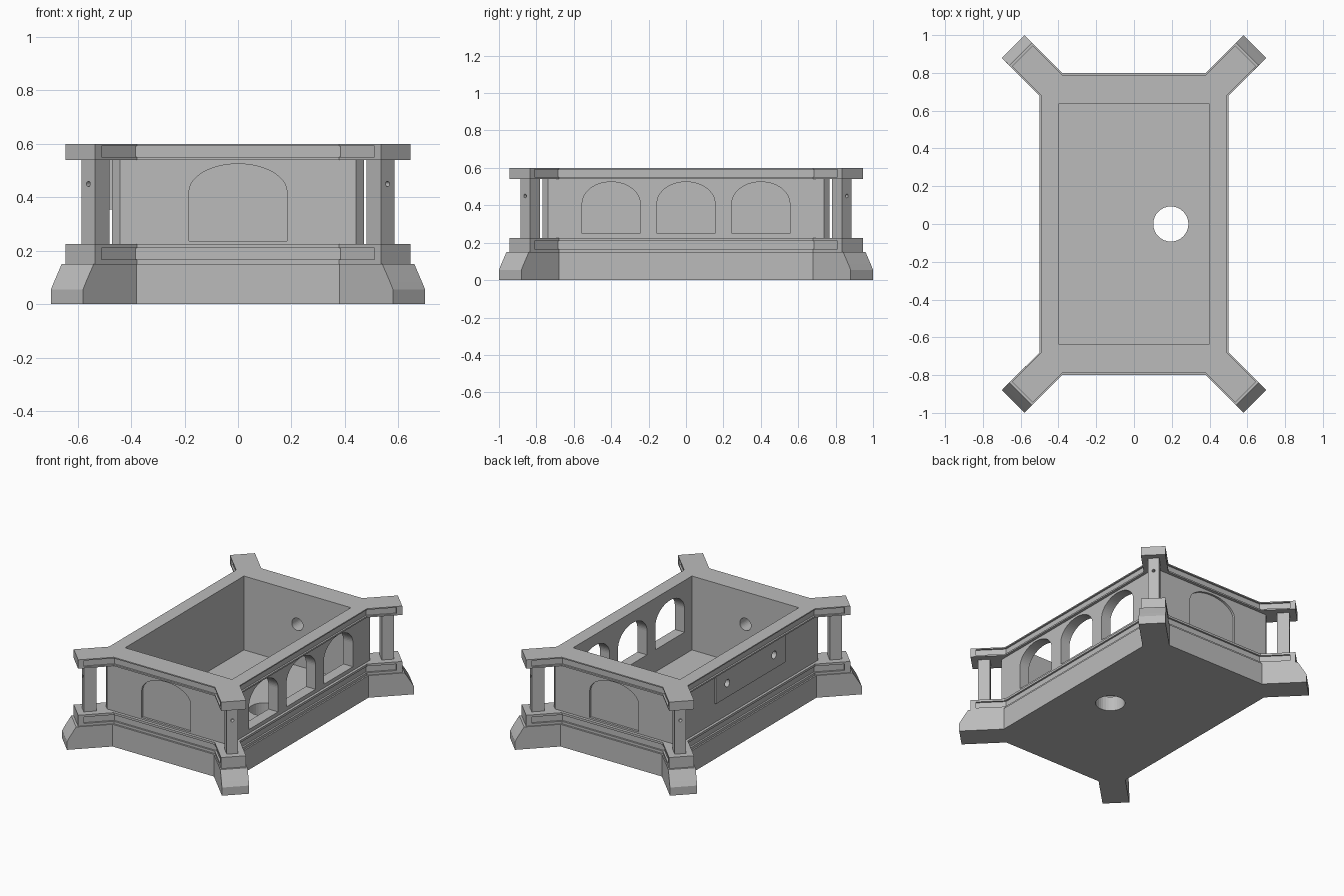
import bpy, bmesh, math
from mathutils import Matrix, Vector

if "Cube" in bpy.data.objects:
    bpy.data.objects.remove(bpy.data.objects["Cube"])

stone = bpy.data.materials.new("grey_stone")
stone.use_nodes = True
stone.diffuse_color = (0.5, 0.5, 0.5, 1)
stone.node_tree.nodes["Principled BSDF"].inputs["Base Color"].default_value = (0.5, 0.5, 0.5, 1)


def finish(name, bm):
    bmesh.ops.recalc_face_normals(bm, faces=bm.faces)
    mesh = bpy.data.meshes.new(name)
    bm.to_mesh(mesh)
    bm.free()
    mesh.materials.append(stone)
    obj = bpy.data.objects.new(name, mesh)
    bpy.context.collection.objects.link(obj)
    return obj


def loft(name, layers):
    """Stack matching outlines, each given as (points, height)."""
    bm = bmesh.new()
    rings = [[bm.verts.new((x, y, z)) for x, y in pts] for pts, z in layers]
    n = len(rings[0])
    for low, high in zip(rings, rings[1:]):
        for i in range(n):
            j = (i + 1) % n
            bm.faces.new((low[i], low[j], high[j], high[i]))
    bm.faces.new(rings[0][::-1])
    bm.faces.new(rings[-1])
    return finish(name, bm)


def prism(name, pts, z0, z1):
    return loft(name, [(pts, z0), (pts, z1)])


def box(name, x0, x1, y0, y1, z0, z1):
    return prism(name, [(x0, y0), (x1, y0), (x1, y1), (x0, y1)], z0, z1)


def rod(name, centre, direction, radius, length):
    bm = bmesh.new()
    turn = Vector(direction).to_track_quat('Z', 'Y').to_matrix().to_4x4()
    bmesh.ops.create_cone(bm, cap_ends=True, segments=32, radius1=radius, radius2=radius,
                          depth=length, matrix=Matrix.Translation(centre) @ turn)
    return finish(name, bm)


def four_way(quarter):
    """Mirror the points of one corner into a closed outline."""
    q = list(quarter)
    return (q + [(-x, y) for x, y in q[::-1]]
            + [(-x, -y) for x, y in q] + [(x, -y) for x, y in q[::-1]])


def star(hx, hy, end, p):
    """Rectangle with a diagonal arm at each corner."""
    k = 0.3
    return four_way([(hx, hx + k - 2 * p), (end + p, end + k - p),
                     (end - p, end + k + p), (hy - k - 2 * p, hy)])


def arch(name, half, bottom, spring, top, depth, centre, turn):
    """Elliptical arch cutter, facing along y before it is turned."""
    pts = [(-half, bottom), (half, bottom)]
    pts += [(half * math.cos(math.pi * i / 32), spring + (top - spring) * math.sin(math.pi * i / 32))
            for i in range(33)]
    obj = loft(name, [(pts, -depth / 2), (pts, depth / 2)])
    obj.data.transform(Matrix.Translation(centre) @ Matrix.Rotation(turn, 4, 'Z')
                       @ Matrix.Rotation(math.pi / 2, 4, 'X'))
    return obj


def cut(obj, cutters):
    for c in cutters:
        c.hide_render = True
        mod = obj.modifiers.new("cut", 'BOOLEAN')
        mod.operation = 'DIFFERENCE'
        mod.solver = 'EXACT'
        mod.object = c
        bpy.context.view_layer.objects.active = obj
        bpy.ops.object.modifier_apply(modifier=mod.name)


def discard(objs):
    for o in objs:
        bpy.data.objects.remove(o)


cavity = box("cavity_cutter", -0.4, 0.4, -0.635, 0.635, 0.1, 0.8)

# Flared plinth with the drain hole in its floor
base_layers = [(0.64, 0), (0.64, 0.055), (0.628, 0.085), (0.613, 0.12), (0.6, 0.15)]
plinth = loft("plinth", [(star(0.5, 0.8, e, 0.06), z) for e, z in base_layers])
drain = rod("drain_cutter", (0.195, 0, 0.05), (0, 0, 1), 0.093, 0.4)
cut(plinth, [cavity, drain])
discard([drain])

# Grooved lower band and upper rim, with solid arm ends
outer = star(0.49, 0.788, 0.59, 0.055)
core = star(0.478, 0.776, 0.585, 0.0465)
for name, z0, z1, lip0, lip1 in (("lower_band", 0.15, 0.225, 0.017, 0.015),
                                 ("upper_rim", 0.54, 0.6, 0.01, 0.008)):
    for part, pts, a, b in (("bottom_lip", outer, z0, z0 + lip0),
                            ("core", core, z0 + lip0, z1 - lip1),
                            ("top_lip", outer, z1 - lip1, z1)):
        cut(prism(name + "_" + part, pts, a, b), [cavity])
    for sx in (-1, 1):
        for sy in (-1, 1):
            pts = [(sx * (e + s * 0.055), sy * (e + 0.3 - s * 0.055))
                   for e, s in ((0.565, -1), (0.565, 1), (0.59, 1), (0.59, -1))]
            prism(name + "_arm_end", pts, z0 + lip0, z1 - lip1)

# Chamfered walls with open side arches and blind end arches
hx, hy, ch = 0.472, 0.768, 0.03
walls = prism("walls", four_way([(hx, hy - ch), (hx - ch, hy)]), 0.225, 0.54)
cutters = [cavity]
for y in (-0.4, 0, 0.4):
    cutters.append(arch("side_arch_cutter", 0.155, 0.25, 0.41, 0.525, 0.3, (0.47, y, 0), math.pi / 2))
for s in (-1, 1):
    cutters.append(arch("end_arch_cutter", 0.183, 0.237, 0.42, 0.525, 0.03, (0, s * hy, 0), 0))
    cutters.append(rod("inner_hole_cutter", (0, s * 0.66, 0.38), (0, 1, 0), 0.042, 0.14))
cut(walls, cutters)
discard(cutters)

# Mounting plate on the closed side
plate = box("mounting_plate", -0.485, -0.46, -0.37, 0.37, 0.355, 0.54)
holes = [rod("plate_hole_cutter", (-0.47, y, 0.45), (1, 0, 0), 0.025, 0.08) for y in (-0.25, 0.25)]
cut(plate, holes)
cut(walls, holes)
discard(holes)

# Diagonal corner posts with a peg hole in the outer face
for sx in (-1, 1):
    for sy in (-1, 1):
        pts = [(sx * (e + s * 0.025), sy * (e + 0.3 - s * 0.025))
               for e, s in ((0.505, -1), (0.505, 1), (0.56, 1), (0.56, -1))]
        post = prism("corner_post", pts, 0.225, 0.54)
        peg = rod("peg_cutter", (sx * 0.56, sy * 0.86, 0.45), (sx, sy, 0), 0.01, 0.06)
        cut(post, [peg])
        discard([peg])
